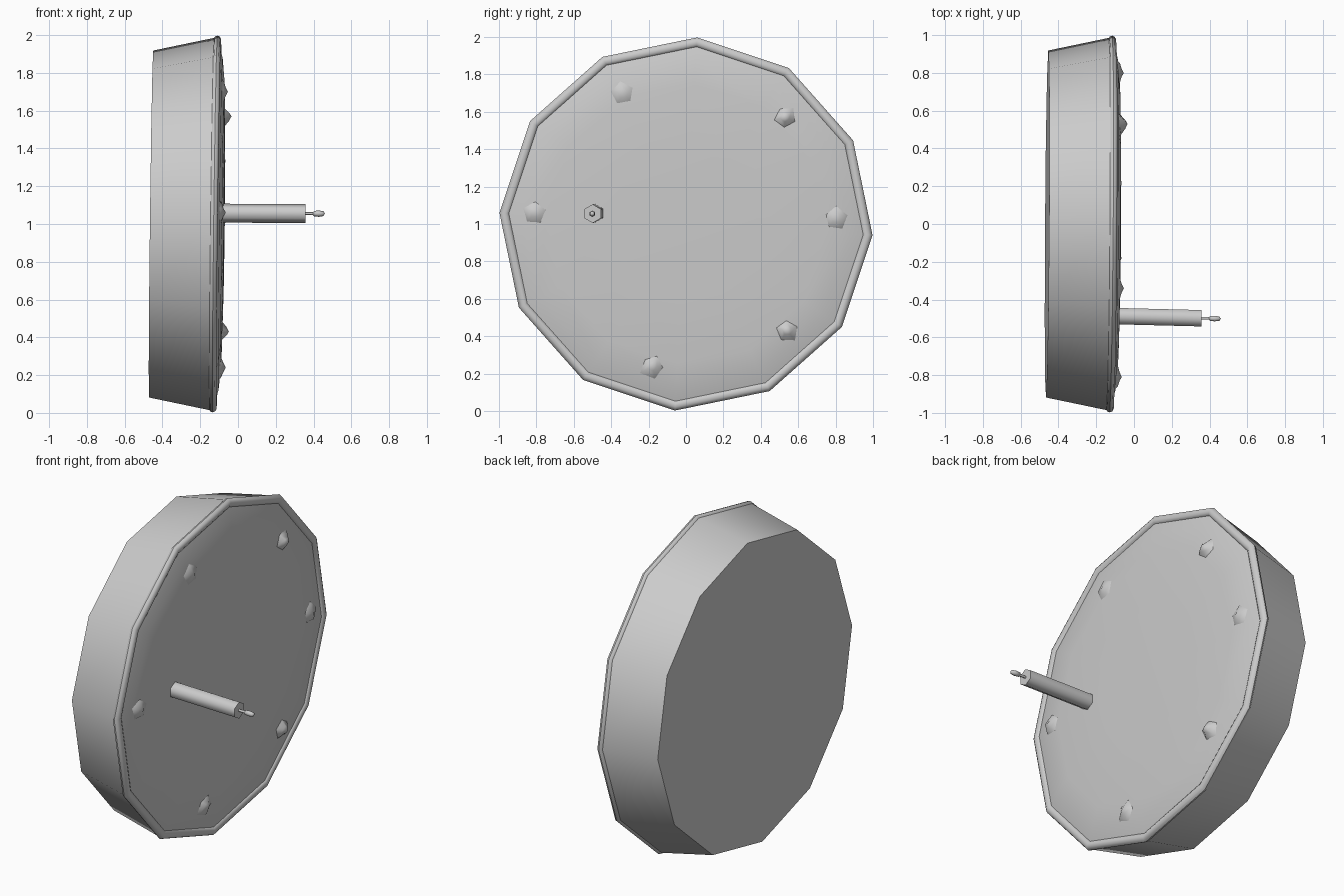
import bpy, bmesh, math, random

random.seed(4)
cube = bpy.data.objects.get("Cube")
if cube:
    bpy.data.objects.remove(cube, do_unlink=True)

grey = bpy.data.materials.new("plain grey")
grey.use_nodes = True
grey.diffuse_color = (0.6, 0.6, 0.6, 1)
grey.node_tree.nodes["Principled BSDF"].inputs["Base Color"].default_value = (0.6, 0.6, 0.6, 1)


def lathe(name, profile, sides, centre=(0, 1), phase=0.0, slope=(0, 0), wobble=0.0, angle=40):
    """Turn a (radius, x) profile around the x axis; slope leans it in y and z."""
    bm = bmesh.new()
    stretch = [1 + random.uniform(-wobble, wobble) for _ in range(sides)]
    rings = []
    for r, x in profile:
        ring = []
        for i in range(1 if r == 0 else sides):
            a = phase + math.tau * i / sides
            y = centre[0] + r * stretch[i] * math.sin(a) + slope[0] * x
            z = centre[1] + r * stretch[i] * math.cos(a) + slope[1] * x
            # the whole cake leans very slightly
            ring.append(bm.verts.new((x + 0.007 * y + 0.012 * (z - 1), y, z)))
        rings.append(ring)
    for lo, hi in zip(rings, rings[1:]):
        for i in range(sides):
            j = (i + 1) % sides
            quad = [lo[i % len(lo)], lo[j % len(lo)], hi[j % len(hi)], hi[i % len(hi)]]
            bm.faces.new(list(dict.fromkeys(quad)))
    bmesh.ops.recalc_face_normals(bm, faces=bm.faces)
    # open shells must point outwards, towards +x at their front end
    front = max(bm.faces, key=lambda f: f.calc_center_median().x)
    if front.normal.x < -0.01:
        bmesh.ops.reverse_faces(bm, faces=bm.faces)
    mesh = bpy.data.meshes.new(name)
    bm.to_mesh(mesh)
    bm.free()
    mesh.materials.append(grey)
    obj = bpy.data.objects.new(name, mesh)
    bpy.context.collection.objects.link(obj)
    bpy.ops.object.select_all(action="DESELECT")
    obj.select_set(True)
    bpy.context.view_layer.objects.active = obj
    bpy.ops.object.shade_smooth_by_angle(angle=math.radians(angle))
    return obj


# Cake: tapered twelve-sided body, gently domed icing and a rounded rim
turn = math.radians(3.4)
lathe("cake_body", [(0, -0.46), (0.92, -0.46), (0.99, -0.125), (0, -0.125)], 12, phase=turn)
lathe("icing_top", [(0.96, -0.115), (0.88, -0.092), (0.75, -0.08), (0.4, -0.073), (0, -0.07)],
      12, phase=turn)
tube = [(0.972 + 0.027 * math.cos(math.tau * k / 10),
         -0.122 + 0.022 * math.sin(math.tau * k / 10)) for k in range(11)]
lathe("icing_rim", tube, 12, phase=turn, angle=50)

# Pointed cream dollops around the icing: y, z, tip
dollops = [(-0.34, 1.70, -0.06), (0.53, 1.57, -0.045), (0.80, 1.03, -0.06),
           (0.54, 0.43, -0.045), (-0.18, 0.24, -0.055), (-0.81, 1.06, -0.06)]
for n, (y, z, tip) in enumerate(dollops):
    lathe(f"cream_dollop_{n + 1}",
          [(0.05, -0.11), (0.07, -0.093), (0.055, -0.08), (0.025, tip - 0.012), (0, tip)],
          5, (y, z), phase=random.uniform(0, 1.2), wobble=0.15, angle=60)

# Candle with wick and flame
lean = (-0.025, -0.005)
spot = (-0.49, 1.057)
lathe("candle", [(0, -0.1), (0.05, -0.1), (0.05, 0.36), (0, 0.36)], 6, spot, slope=lean, angle=65)
lathe("wick", [(0, 0.35), (0.008, 0.35), (0.008, 0.42), (0, 0.42)], 6, spot, slope=lean, angle=65)
lathe("flame", [(0, 0.395), (0.014, 0.405), (0.017, 0.43), (0.013, 0.455), (0, 0.463)],
      6, spot, slope=lean, angle=65)
